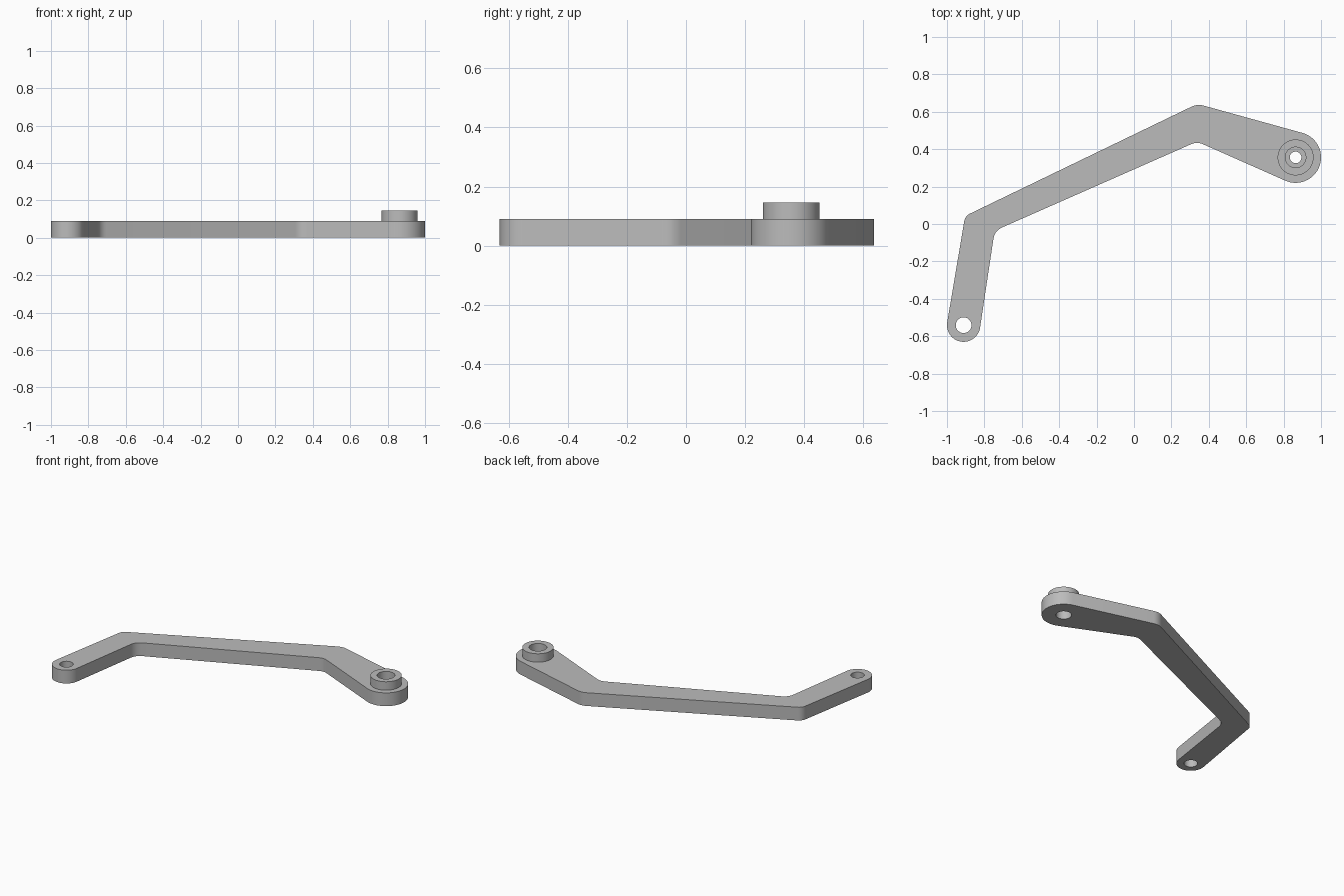
import bpy, math
from mathutils import Vector

old = bpy.data.objects.get("Cube")
if old:
    bpy.data.objects.remove(old, do_unlink=True)

THICK, BOSS_TOP = 0.09, 0.147
SMALL, SMALL_R = Vector((-0.911, -0.541)), 0.089
LARGE, LARGE_R = Vector((0.864, 0.356)), 0.136

grey = bpy.data.materials.new("satin grey")
grey.use_nodes = True
colour = (0.5, 0.5, 0.5, 1)
grey.diffuse_color = colour
grey.node_tree.nodes["Principled BSDF"].inputs["Base Color"].default_value = colour


def tangent(point, centre, radius, side):
    """Angle on the circle where a line from the point touches it."""
    d = point - centre
    return math.atan2(d.y, d.x) + side * math.acos(radius / d.length)


def end_cap(centre, radius, before, after, steps=32):
    """Anticlockwise arc between the tangents of two neighbouring corners."""
    a = tangent(before, centre, radius, 1)
    b = tangent(after, centre, radius, -1)
    sweep = (b - a) % math.tau
    return [centre + radius * Vector((math.cos(a + sweep * i / steps),
                                      math.sin(a + sweep * i / steps)))
            for i in range(steps + 1)]


def rounded(prev, corner, nxt, cut, steps=8):
    """Soft bend that starts and stops a short way from the corner."""
    p = corner + (prev - corner).normalized() * cut
    q = corner + (nxt - corner).normalized() * cut
    return [p.lerp(corner, t).lerp(corner.lerp(q, t), t)
            for t in (i / steps for i in range(steps + 1))]


def cylinder(name, centre, radius, bottom, top):
    bpy.ops.mesh.primitive_cylinder_add(
        vertices=64, radius=radius, depth=top - bottom,
        location=(centre.x, centre.y, (top + bottom) / 2))
    bpy.context.object.name = name
    return bpy.context.object


# Bent arm outline
inner_elbow, inner_bend = Vector((-0.745, -0.036)), Vector((0.338, 0.441))
outer_bend, outer_elbow = Vector((0.338, 0.642)), Vector((-0.903, 0.043))
outline = (
    end_cap(SMALL, SMALL_R, outer_elbow, inner_elbow)
    + rounded(SMALL + Vector((SMALL_R, 0)), inner_elbow, inner_bend, 0.045)
    + rounded(inner_elbow, inner_bend, LARGE - Vector((0.05, LARGE_R)), 0.035)
    + end_cap(LARGE, LARGE_R, inner_bend, outer_bend)
    + rounded(LARGE + Vector((0.04, LARGE_R)), outer_bend, outer_elbow, 0.035)
    + rounded(outer_bend, outer_elbow, SMALL - Vector((SMALL_R, 0)), 0.03)
)
n = len(outline)
mesh = bpy.data.meshes.new("arm")
mesh.from_pydata(
    [(p.x, p.y, z) for z in (0, THICK) for p in outline], [],
    [list(range(n))[::-1], list(range(n, 2 * n))]
    + [(i, (i + 1) % n, n + (i + 1) % n, n + i) for i in range(n)])
arm = bpy.data.objects.new("arm", mesh)
bpy.context.collection.objects.link(arm)

# Raised boss, pivot hole, and stepped bore with a thin lip inside
tools = [
    (cylinder("boss", LARGE, 0.096, 0.04, BOSS_TOP), "UNION"),
    (cylinder("pivot_hole", SMALL, 0.042, -0.1, 0.2), "DIFFERENCE"),
    (cylinder("bore", LARGE, 0.031, -0.1, 0.3), "DIFFERENCE"),
    (cylinder("upper_recess", LARGE, 0.055, 0.08, 0.3), "DIFFERENCE"),
    (cylinder("lower_recess", LARGE, 0.048, -0.1, 0.06), "DIFFERENCE"),
]
bpy.ops.object.select_all(action="DESELECT")
arm.select_set(True)
bpy.context.view_layer.objects.active = arm
for tool, operation in tools:
    mod = arm.modifiers.new(tool.name, "BOOLEAN")
    mod.object, mod.operation, mod.solver = tool, operation, "EXACT"
    bpy.ops.object.modifier_apply(modifier=mod.name)
    bpy.data.objects.remove(tool, do_unlink=True)

arm.data.materials.clear()
arm.data.materials.append(grey)
bpy.ops.object.shade_smooth_by_angle(angle=math.radians(30))
